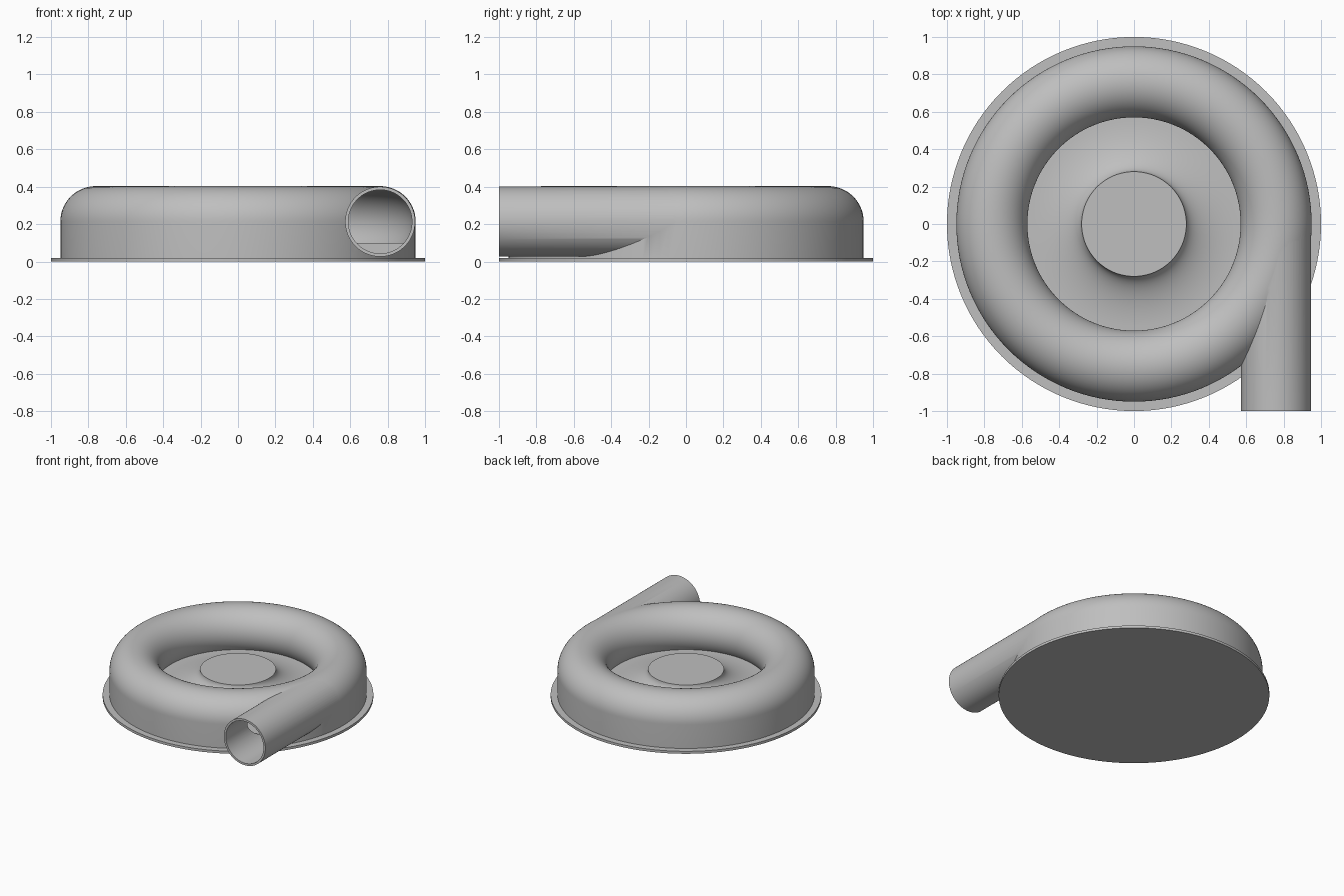
import bpy, bmesh
from math import pi, sin, cos, asin, radians

cube = bpy.data.objects.get("Cube")
if cube:
    bpy.data.objects.remove(cube)

# Main dimensions
RING_R, TUBE_R, WALL = 0.76, 0.19, 0.017
AXIS_Z, FLOOR_Z, PLATE_Z = 0.213, 0.10, 0.02
HUB_R, HUB_Z, DISC_R = 0.28, 0.225, 0.572

grey = bpy.data.materials.new("cast grey")
grey.use_nodes = True
grey.diffuse_color = (0.52, 0.52, 0.52, 1)
grey.node_tree.nodes["Principled BSDF"].inputs["Base Color"].default_value = grey.diffuse_color


def finish(name, bm):
    """Turn a bmesh into a linked object with outward normals."""
    bmesh.ops.remove_doubles(bm, verts=bm.verts, dist=1e-5)
    bmesh.ops.recalc_face_normals(bm, faces=bm.faces)
    mesh = bpy.data.meshes.new(name)
    bm.to_mesh(mesh)
    bm.free()
    mesh.materials.append(grey)
    obj = bpy.data.objects.new(name, mesh)
    bpy.context.collection.objects.link(obj)
    return obj


def lathe(name, profile, closed=False, steps=128):
    """Revolve an (r, z) profile around the z axis."""
    bm = bmesh.new()
    verts = [bm.verts.new((r, 0, z)) for r, z in profile]
    pairs = list(zip(verts, verts[1:]))
    if closed:
        pairs.append((verts[-1], verts[0]))
    edges = [bm.edges.new(p) for p in pairs]
    bmesh.ops.spin(bm, geom=verts + edges, cent=(0, 0, 0), axis=(0, 0, 1),
                   angle=2 * pi, steps=steps, use_merge=False)
    return finish(name, bm)


def pipe(name, radius, y0, y1):
    """Solid cylinder along y, on the outlet axis."""
    bpy.ops.mesh.primitive_cylinder_add(
        vertices=96, radius=radius, depth=y1 - y0,
        location=(RING_R, (y0 + y1) / 2, AXIS_Z), rotation=(pi / 2, 0, 0))
    obj = bpy.context.object
    obj.name = name
    obj.data.materials.append(grey)
    return obj


def arc(radius, start, end, n):
    """Points of the ring's cross-section, angles measured from outward."""
    angles = [start + (end - start) * i / n for i in range(n + 1)]
    return [(RING_R + radius * cos(a), AXIS_Z + radius * sin(a)) for a in angles]


def boolean(target, tool, operation):
    mod = target.modifiers.new(operation.lower(), 'BOOLEAN')
    mod.operation = operation
    mod.solver = 'EXACT'
    mod.object = tool
    bpy.context.view_layer.objects.active = target
    bpy.ops.object.modifier_apply(modifier=mod.name)
    bpy.data.objects.remove(tool)


def smooth(obj):
    bpy.ops.object.select_all(action='DESELECT')
    obj.select_set(True)
    bpy.context.view_layer.objects.active = obj
    bpy.ops.object.shade_smooth_by_angle(angle=radians(30))


# Base plate
base_plate = lathe("base_plate", [(0, 0), (1, 0), (1, PLATE_Z), (0, PLATE_Z)])

# Casing: hub cap, flared hub, floor, rounded ring and straight outer wall
flare = [(DISC_R - (DISC_R - HUB_R) * sin(t), HUB_Z - (HUB_Z - FLOOR_Z - 0.004) * cos(t))
         for t in [pi / 2 * (1 - i / 16) for i in range(17)]]
dip = asin((AXIS_Z - FLOOR_Z) / TUBE_R)
ring = arc(TUBE_R, pi + dip, 0, 40)
casing = lathe("spiral_casing", [(0, HUB_Z)] + flare + [(DISC_R, FLOOR_Z)] + ring
               + [(RING_R + TUBE_R, PLATE_Z / 2), (0, PLATE_Z / 2)])

# Outlet pipe
boolean(casing, pipe("outlet_pipe", TUBE_R - 0.003, -1, -0.003), 'UNION')

# Hollow channel with a flat floor, and the outlet bore
inner = TUBE_R - WALL
inner_dip = asin((AXIS_Z - FLOOR_Z) / inner)
channel = lathe("channel_cutter", arc(inner, pi + inner_dip, -inner_dip, 40), closed=True)
boolean(casing, channel, 'DIFFERENCE')
boolean(casing, pipe("bore_cutter", inner - 0.003, -1.1, 0.005), 'DIFFERENCE')

for part in (base_plate, casing):
    smooth(part)
